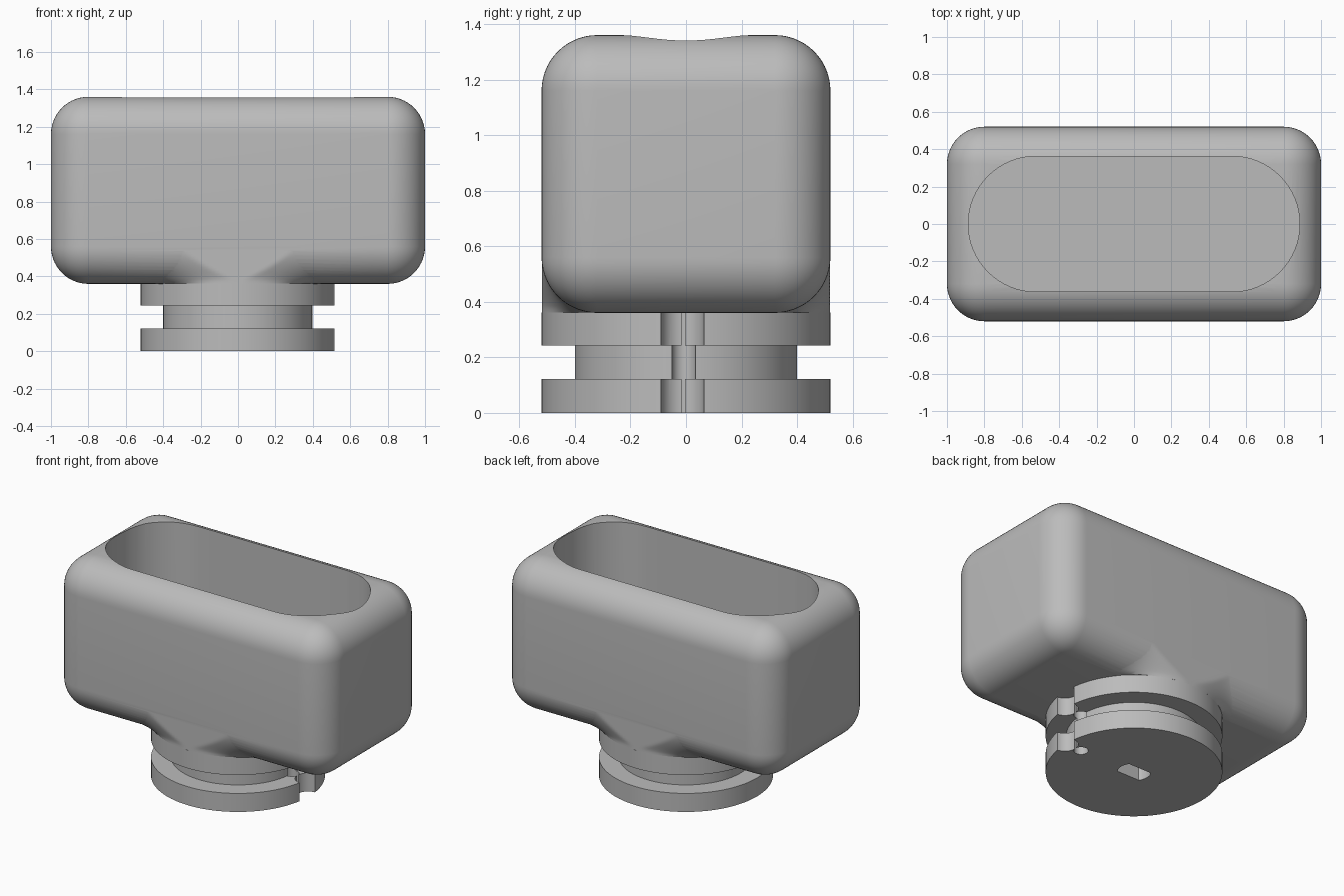
import bpy
import math
from mathutils import Matrix

cube = bpy.data.objects.get("Cube")
if cube:
    bpy.data.objects.remove(cube, do_unlink=True)

import bmesh

GREY = (0.5, 0.5, 0.5, 1)
mat = bpy.data.materials.new("mid grey")
mat.use_nodes = True
mat.diffuse_color = GREY
mat.node_tree.nodes["Principled BSDF"].inputs["Base Color"].default_value = GREY

HALF_X, HALF_Y, BOTTOM, TOP, ROUND = 1.0, 0.52, 0.36, 1.36, 0.2
NECK_R = 0.52


def make_object(name, bm):
    bmesh.ops.recalc_face_normals(bm, faces=bm.faces)
    mesh = bpy.data.meshes.new(name)
    bm.to_mesh(mesh)
    bm.free()
    obj = bpy.data.objects.new(name, mesh)
    bpy.context.collection.objects.link(obj)
    mesh.materials.append(mat)
    return obj


def loft(name, loops):
    """Solid skinned through a stack of loops with equal point counts."""
    bm = bmesh.new()
    rings = [[bm.verts.new(p) for p in loop] for loop in loops]
    n = len(rings[0])
    for a, b in zip(rings, rings[1:]):
        for i in range(n):
            bm.faces.new((a[i], a[(i + 1) % n], b[(i + 1) % n], b[i]))
    bm.faces.new(rings[0][::-1])
    bm.faces.new(rings[-1])
    return make_object(name, bm)


def prism(name, outline, z0, z1):
    return loft(name, [[(x, y, z) for x, y in outline] for z in (z0, z1)])


def circle(r, cx=0, cy=0, n=96):
    return [(cx + r * math.cos(math.tau * i / n), cy + r * math.sin(math.tau * i / n))
            for i in range(n)]


def stadium(half_x, r, n=32):
    """Outline with two round ends."""
    pts = []
    for side, start in ((1, -math.pi / 2), (-1, math.pi / 2)):
        for i in range(n + 1):
            a = start + math.pi * i / n
            pts.append((side * (half_x - r) + r * math.cos(a), r * math.sin(a)))
    return pts


def boolean(obj, tool, operation):
    mod = obj.modifiers.new(operation.lower(), 'BOOLEAN')
    mod.operation, mod.solver, mod.object = operation, 'EXACT', tool
    bpy.ops.object.select_all(action='DESELECT')
    bpy.context.view_layer.objects.active = obj
    obj.select_set(True)
    bpy.ops.object.modifier_apply(modifier=mod.name)
    bpy.data.objects.remove(tool, do_unlink=True)


# Rounded body
bm = bmesh.new()
bmesh.ops.create_cube(bm, size=1, matrix=Matrix.Translation((0, 0, (BOTTOM + TOP) / 2))
                      @ Matrix.Diagonal((2 * HALF_X, 2 * HALF_Y, TOP - BOTTOM, 1)))
bmesh.ops.bevel(bm, geom=bm.edges[:], offset=ROUND, segments=14, profile=0.5,
                affect='EDGES')
body = make_object("body", bm)


# Flared collar blending the round neck into the lower edges of the body
def collar_y(x, z, blend=0.12):
    drop = BOTTOM + ROUND - z
    edge = HALF_Y - ROUND + math.sqrt(max(ROUND ** 2 - drop ** 2, 0)) - 0.002
    neck = math.sqrt(max(NECK_R ** 2 - x * x, 0))
    h = max(blend - abs(edge - neck), 0) / blend
    return min(max(edge, neck) + blend * h * h / 4, HALF_Y - 0.001)


xs = [-0.6 + 1.2 * i / 64 for i in range(65)]
loops = []
for k in range(17):
    z = BOTTOM + 0.001 + (ROUND - 0.002) * k / 16
    loops.append([(x, -collar_y(x, z), z) for x in xs]
                 + [(x, collar_y(x, z), z) for x in reversed(xs)])
boolean(body, loft("collar", loops), 'UNION')

# Deep stadium pocket in the top
boolean(body, prism("pocket_cutter", stadium(0.886, 0.362), 0.5, 1.6), 'DIFFERENCE')

# Grooved neck: flange, narrow core, flange
profile = [(NECK_R, 0), (NECK_R, 0.122), (0.4, 0.122), (0.4, 0.243),
           (NECK_R, 0.243), (NECK_R, BOTTOM + 0.002)]
neck = loft("neck", [[(x, y, z) for x, y in circle(r)] for r, z in profile])

# Side notch, pin hole and flat-sided shaft socket
boolean(neck, prism("notch_cutter", circle(0.078, 0.52, -0.013, 48), -0.1, 0.5), 'DIFFERENCE')
boolean(neck, prism("pin_cutter", circle(0.043, 0.4, -0.008, 32), -0.1, 0.5), 'DIFFERENCE')
socket = [(x, max(-0.055, min(0.055, y))) for x, y in circle(0.1, n=48)]
boolean(neck, prism("socket_cutter", socket, -0.1, 0.3), 'DIFFERENCE')

# Smooth shading with crisp edges
for obj in (body, neck):
    bpy.ops.object.select_all(action='DESELECT')
    bpy.context.view_layer.objects.active = obj
    obj.select_set(True)
    bpy.ops.object.shade_smooth_by_angle(angle=math.radians(30))
